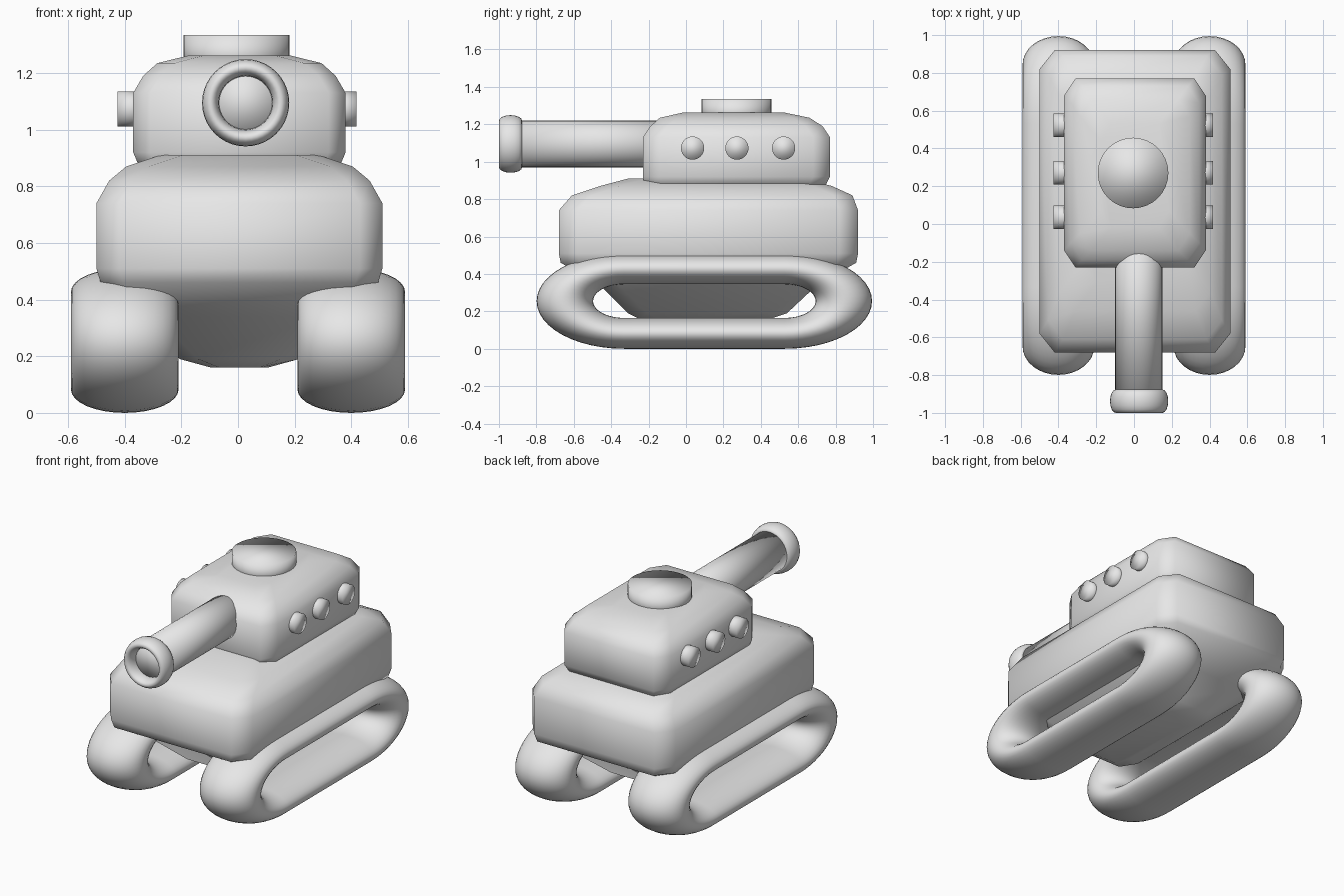
import bpy, bmesh
from math import sin, cos, pi, radians
from mathutils import Matrix

default = bpy.data.objects.get("Cube")
if default:
    bpy.data.objects.remove(default, do_unlink=True)

GREY = (0.8, 0.8, 0.8, 1)
grey = bpy.data.materials.new("light_grey")
grey.use_nodes = True
grey.diffuse_color = GREY
grey.node_tree.nodes["Principled BSDF"].inputs["Base Color"].default_value = GREY


def finish(name, bm):
    """Turn a bmesh into a smooth grey object."""
    bmesh.ops.recalc_face_normals(bm, faces=bm.faces)
    for face in bm.faces:
        face.smooth = True
    mesh = bpy.data.meshes.new(name)
    bm.to_mesh(mesh)
    bm.free()
    mesh.materials.append(grey)
    obj = bpy.data.objects.new(name, mesh)
    bpy.context.collection.objects.link(obj)
    return obj


def bridge(bm, a, b):
    n = len(a)
    for i in range(n):
        j = (i + 1) % n
        bm.faces.new((a[i], a[j], b[j], b[i]))


def chamfered_body(name, levels, cx, cut_x, cut_y):
    """Loft chamfered rectangles given as (z, half width, front y, back y)."""
    bm = bmesh.new()
    rings = []
    for z, w, y0, y1 in levels:
        a, b = min(cut_x, w * 0.3), cut_y
        half = [(w - a, y0), (w, y0 + b), (w, y1 - b), (w - a, y1)]
        outline = half + [(-x, y) for x, y in reversed(half)]
        rings.append([bm.verts.new((cx + x, y, z)) for x, y in outline])
    for low, high in zip(rings, rings[1:]):
        bridge(bm, low, high)
    bm.faces.new(rings[0])
    bm.faces.new(rings[-1])
    return finish(name, bm)


def cylinder(name, radius, start, end, axis, centre, sides=32):
    """Capped cylinder between two positions along an axis."""
    turn = {"x": Matrix.Rotation(radians(90), 4, "Y"),
            "y": Matrix.Rotation(radians(90), 4, "X"),
            "z": Matrix.Identity(4)}[axis]
    bm = bmesh.new()
    bmesh.ops.create_cone(bm, cap_ends=True, segments=sides, radius1=radius,
                          radius2=radius, depth=abs(end - start), matrix=turn)
    place = list(centre)
    place["xyz".index(axis)] = (start + end) / 2
    bmesh.ops.translate(bm, verts=bm.verts, vec=place)
    return finish(name, bm)


def ring_loop(name, major, minor, width, stretch, shift, centre, steps=24):
    """Ring around the x axis, stretched in y and split by straight runs."""
    bm = bmesh.new()
    loops = []
    for side in (1, -1):
        for i in range(steps + 1):
            a = -pi / 2 + pi * i / steps + (0 if side > 0 else pi)
            loop = []
            for k in range(32):
                b = 2 * pi * k / 32
                rho = major + minor * cos(b)
                loop.append(bm.verts.new((centre[0] + width * sin(b),
                                          centre[1] + side * shift + stretch * rho * cos(a),
                                          centre[2] + rho * sin(a))))
            loops.append(loop)
    for i, loop in enumerate(loops):
        bridge(bm, loop, loops[(i + 1) % len(loops)])
    return finish(name, bm)


# Hull with a tapered belly and a sloped deck
chamfered_body("hull", [
    (0.16, 0.10, -0.25, 0.45), (0.19, 0.21, -0.31, 0.54),
    (0.34, 0.38, -0.46, 0.70), (0.46, 0.49, -0.67, 0.91),
    (0.51, 0.505, -0.68, 0.92), (0.74, 0.505, -0.68, 0.92),
    (0.82, 0.46, -0.61, 0.89), (0.87, 0.40, -0.46, 0.78),
    (0.91, 0.28, -0.31, 0.62)], 0.005, 0.08, 0.10)

# Turret
chamfered_body("turret", [
    (0.86, 0.35, -0.22, 0.74), (0.92, 0.375, -0.23, 0.77),
    (1.13, 0.375, -0.23, 0.77), (1.19, 0.34, -0.19, 0.73),
    (1.235, 0.29, -0.14, 0.66), (1.262, 0.18, -0.02, 0.53)],
    0.005, 0.06, 0.09)

# Tracks
for side, x in (("left", 0.40), ("right", -0.40)):
    ring_loop(side + "_track", 0.1725, 0.0825, 0.19, 1.83, 0.43, (x, 0.098, 0.255))

# Hatch
cylinder("hatch", 0.187, 1.20, 1.335, "z", (-0.005, 0.27, 0))

# Gun barrel and muzzle ring
cylinder("barrel", 0.125, -0.935, 0.10, "y", (0.025, 0, 1.095))
bm = bmesh.new()
profile = []
for i in range(40):
    a = 2 * pi * i / 40
    profile.append([bm.verts.new((0.027 + (0.124 + 0.03 * cos(b)) * cos(a),
                                  -0.938 + 0.062 * sin(b),
                                  1.095 + (0.124 + 0.03 * cos(b)) * sin(a)))
                    for b in (2 * pi * k / 16 for k in range(16))])
for i, loop in enumerate(profile):
    bridge(bm, loop, profile[(i + 1) % len(profile)])
finish("muzzle_ring", bm)

# Side studs
for number, y in enumerate((0.035, 0.272, 0.522), 1):
    cylinder("left_stud_%d" % number, 0.062, 0.34, 0.418, "x", (0, y, 1.073))
    cylinder("right_stud_%d" % number, 0.062, -0.425, -0.33, "x", (0, y, 1.073))
